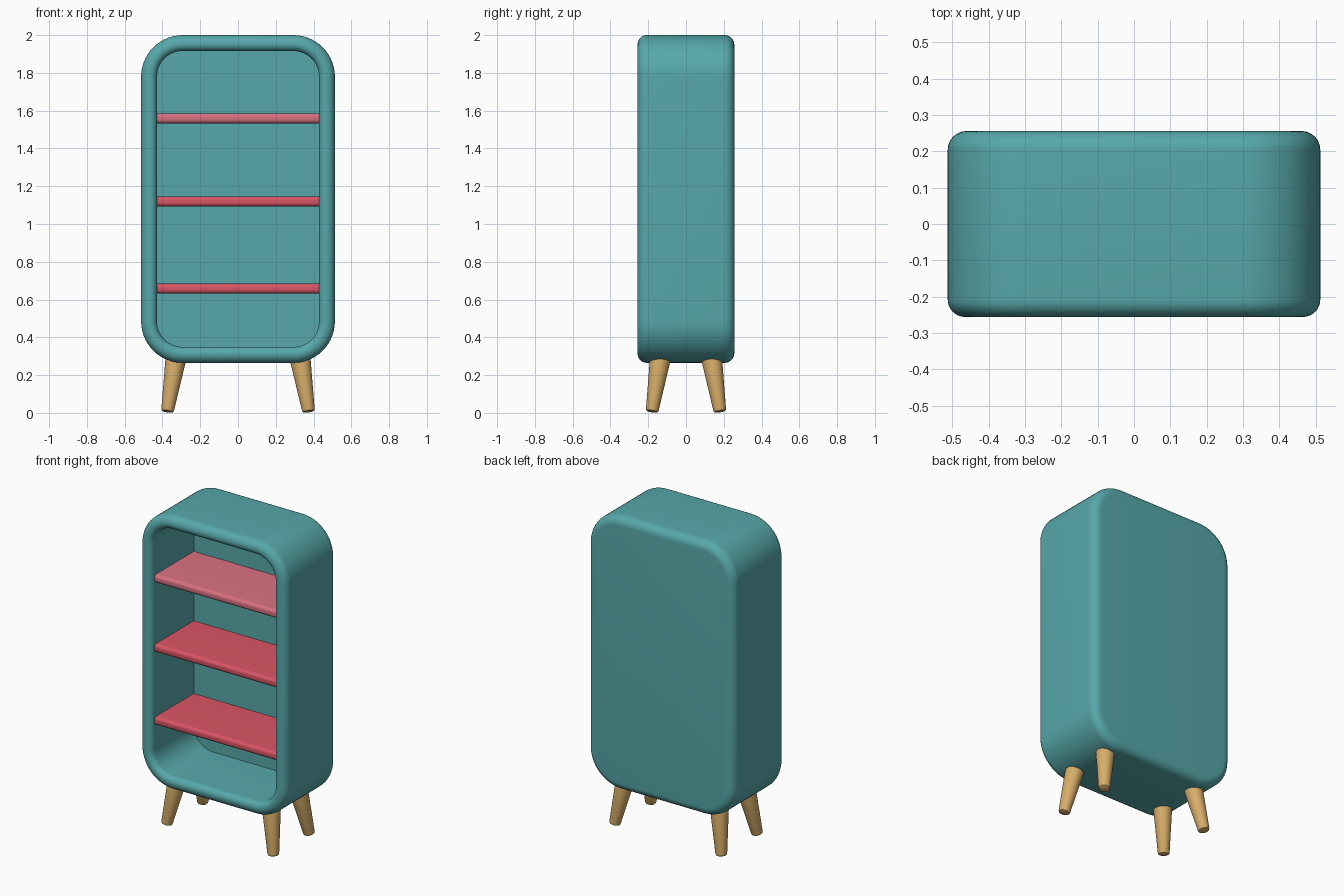
import bpy, bmesh, math
from mathutils import Vector

if "Cube" in bpy.data.objects:
    bpy.data.objects.remove(bpy.data.objects["Cube"])


def material(name, rgb):
    m = bpy.data.materials.new(name)
    lin = [((c / 255 + 0.055) / 1.055) ** 2.4 for c in rgb]
    m.diffuse_color = (*lin, 1)
    m.use_nodes = True
    m.node_tree.nodes["Principled BSDF"].inputs["Base Color"].default_value = m.diffuse_color
    return m


TEAL = material("teal", (87, 168, 170))
RED = material("coral red", (217, 84, 100))
PINK = material("dusty pink", (217, 112, 128))
WOOD = material("light wood", (216, 174, 106))


def finish(bm, name, mat):
    bmesh.ops.recalc_face_normals(bm, faces=bm.faces)
    me = bpy.data.meshes.new(name)
    bm.to_mesh(me)
    bm.free()
    me.materials.append(mat)
    ob = bpy.data.objects.new(name, me)
    bpy.context.collection.objects.link(ob)
    bpy.ops.object.select_all(action='DESELECT')
    ob.select_set(True)
    bpy.context.view_layer.objects.active = ob
    bpy.ops.object.shade_smooth_by_angle(angle=math.radians(35))
    return ob


def loft(name, rings, mat):
    """Skin a list of equal-length point rings and cap both ends."""
    bm = bmesh.new()
    loops = [[bm.verts.new(p) for p in r] for r in rings]
    n = len(loops[0])
    for a, b in zip(loops, loops[1:]):
        for i in range(n):
            j = (i + 1) % n
            bm.faces.new((a[i], a[j], b[j], b[i]))
    bm.faces.new(loops[0])
    bm.faces.new(loops[-1])
    return finish(bm, name, mat)


def rounded_rect(inset, y, seg=14):
    """Upright rounded rectangle, shrunk evenly by inset."""
    w, z0, z1, r = 0.513, 0.265, 2.0, 0.22
    pts = []
    for k, (cx, cz) in enumerate(((w - r, z1 - r), (r - w, z1 - r),
                                  (r - w, z0 + r), (w - r, z0 + r))):
        for s in range(seg + 1):
            a = math.pi / 2 * (k + s / seg)
            pts.append((cx + (r - inset) * math.cos(a), y, cz + (r - inset) * math.sin(a)))
    return pts


# cabinet shell: rounded back, sides, rounded front rim, inner cavity
D, WALL, RB, RO = 0.256, 0.084, 0.052, 0.048
RI = WALL - RO
N = 8
quarter = [math.pi / 2 * i / N for i in range(N + 1)]
profile = [(RB * (1 - math.sin(a)), D - RB * (1 - math.cos(a))) for a in quarter]
profile += [(RO * (1 - math.cos(a)), -D + RO * (1 - math.sin(a))) for a in quarter]
profile += [(RO + RI * math.sin(a), -D + RI * (1 - math.cos(a))) for a in quarter[1:]]
profile += [(WALL, 0.17)]
loft("cabinet_shell", [rounded_rect(i, y) for i, y in profile], TEAL)

# shelves: boards with a rounded front edge
T, R, FRONT, BACK = 0.052, 0.02, -0.222, 0.175
for name, z, mat in (("lower_shelf", 0.632, RED), ("middle_shelf", 1.093, RED),
                     ("upper_shelf", 1.533, PINK)):
    prof = [(BACK, z), (BACK, z + T)]
    prof += [(FRONT + R - R * math.sin(a), z + T - R + R * math.cos(a)) for a in quarter]
    prof += [(FRONT + R - R * math.cos(a), z + R - R * math.sin(a)) for a in quarter]
    loft(name, [[(x, y, h) for y, h in prof] for x in (-0.435, 0.435)], mat)

# splayed tapered legs with softened feet
for sx, side in ((-1, "left"), (1, "right")):
    for sy, end in ((-1, "front"), (1, "back")):
        foot = Vector((sx * 0.374, sy * 0.18, 0.006))
        top = Vector((sx * 0.327, sy * 0.134, 0.30))
        axis = (top - foot).normalized()
        u = axis.cross(Vector((0, 1, 0))).normalized()
        v = axis.cross(u)
        rings = []
        for t, r in ((0, 0.024), (0.012, 0.031), (0.04, 0.034), (1, 0.056)):
            c = foot.lerp(top, t)
            rings.append([c + r * (u * math.cos(k * math.tau / 32) + v * math.sin(k * math.tau / 32))
                          for k in range(32)])
        loft(f"{end}_{side}_leg", rings, WOOD)
